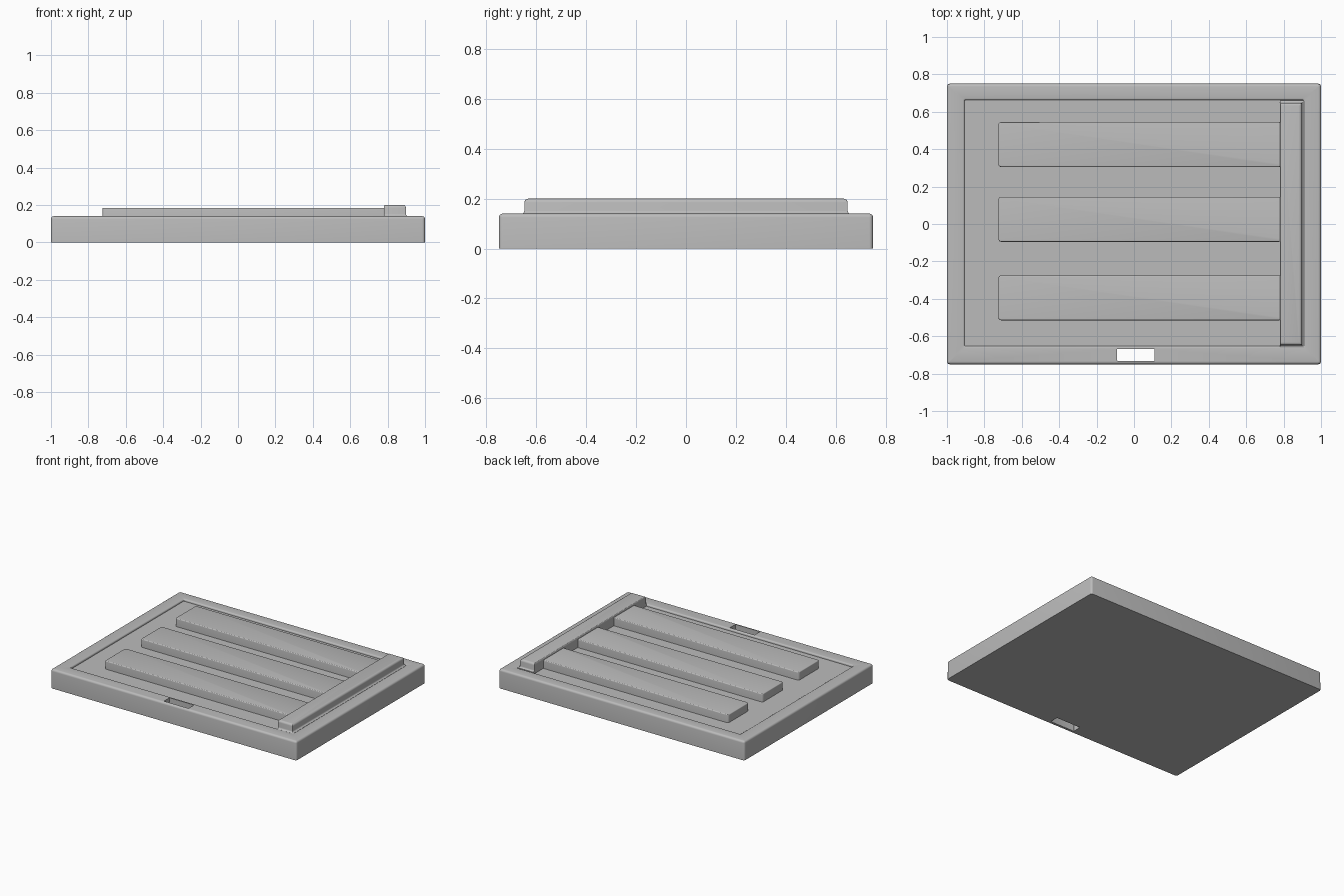
import bpy
import bmesh
import math

if "Cube" in bpy.data.objects:
    bpy.data.objects.remove(bpy.data.objects["Cube"], do_unlink=True)

grey = bpy.data.materials.new("plain_grey")
grey.use_nodes = True
colour = (0.5, 0.5, 0.5, 1)
grey.diffuse_color = colour
grey.node_tree.nodes["Principled BSDF"].inputs["Base Color"].default_value = colour

STEPS = 4
QUARTER = [math.pi / 2 * i / STEPS for i in range(STEPS + 1)]


def ring(bm, x0, x1, y0, y1, z, r):
    """Rounded rectangle of vertices at height z."""
    verts = []
    corners = [(x1 - r, y1 - r), (x0 + r, y1 - r), (x0 + r, y0 + r), (x1 - r, y0 + r)]
    for i, (cx, cy) in enumerate(corners):
        for a in QUARTER:
            t = a + i * math.pi / 2
            verts.append(bm.verts.new((cx + r * math.cos(t), cy + r * math.sin(t), z)))
    return verts


def loft(name, sections):
    """Skin a stack of rounded rectangles and cap both ends."""
    bm = bmesh.new()
    rings = [ring(bm, *s) for s in sections]
    for low, high in zip(rings, rings[1:]):
        for i in range(len(low)):
            j = (i + 1) % len(low)
            bm.faces.new((low[i], low[j], high[j], high[i]))
    bm.faces.new(rings[0][::-1])
    bm.faces.new(rings[-1])
    bmesh.ops.recalc_face_normals(bm, faces=bm.faces)
    mesh = bpy.data.meshes.new(name)
    bm.to_mesh(mesh)
    bm.free()
    mesh.materials.append(grey)
    obj = bpy.data.objects.new(name, mesh)
    bpy.context.collection.objects.link(obj)
    return obj


def smooth(obj):
    bpy.ops.object.select_all(action="DESELECT")
    obj.select_set(True)
    bpy.context.view_layer.objects.active = obj
    bpy.ops.object.shade_smooth_by_angle(angle=math.radians(35))


TOP, FLOOR, R = 0.14, 0.125, 0.015

# Tray: outer wall, rounded rim, rounded inner lip, shallow floor
sections = [(-1, 1, -0.75, 0.75, 0, R)]
for a in QUARTER:
    d = R * (1 - math.cos(a))
    sections.append((-1 + d, 1 - d, -0.75 + d, 0.75 - d, TOP - R + R * math.sin(a), R + 0.001 - d))
LIP = 0.01
for a in QUARTER:
    d = LIP * (1 - math.sin(a))
    z = TOP - LIP + LIP * math.cos(a)
    sections.append((-0.905 - d, 0.905 + d, -0.652 - d, 0.662 + d, z, 0.004 + d))
sections.append((-0.905, 0.905, -0.652, 0.662, FLOOR, 0.004))
tray = loft("tray", sections)

# Slot cut right through the front rim
cutter = loft("slot_cutter", [(-0.09, 0.11, -0.732, -0.668, z, 0.003) for z in (-0.1, 0.3)])
cutter.hide_render = True
cut = tray.modifiers.new("slot", "BOOLEAN")
cut.operation = "DIFFERENCE"
cut.solver = "EXACT"
cut.object = cutter
bpy.ops.object.select_all(action="DESELECT")
bpy.context.view_layer.objects.active = tray
tray.select_set(True)
bpy.ops.object.modifier_apply(modifier=cut.name)
bpy.data.objects.remove(cutter, do_unlink=True)
smooth(tray)

# Three long raised bars running into the cross strip
for name, y in (("front_bar", -0.395), ("middle_bar", 0.025), ("back_bar", 0.425)):
    bar = [(-0.725, 0.79, y - 0.12, y + 0.12, FLOOR - 0.01, 0.015)]
    for a in QUARTER:
        d = 0.006 * (1 - math.cos(a))
        bar.append((-0.725 + d, 0.79, y - 0.12 + d, y + 0.12 - d,
                    0.179 + 0.006 * math.sin(a), 0.015 - d))
    smooth(loft(name, bar))

# Cross strip: flared foot, upright side, rounded top; inner side stays flat
strip = [(0.78, 0.91, -0.66, 0.66, FLOOR - 0.01, 0.002)]
for a in QUARTER:
    d = 0.012 * (1 - math.sin(a))
    strip.append((0.78, 0.898 + d, -0.648 - d, 0.648 + d, TOP + 0.012 * (1 - math.cos(a)), 0.002))
for a in QUARTER:
    d = R * (1 - math.cos(a))
    strip.append((0.78 + d / 4, 0.898 - d, -0.648 + d, 0.648 - d,
                  0.2 - R + R * math.sin(a), 0.002))
smooth(loft("cross_strip", strip))
